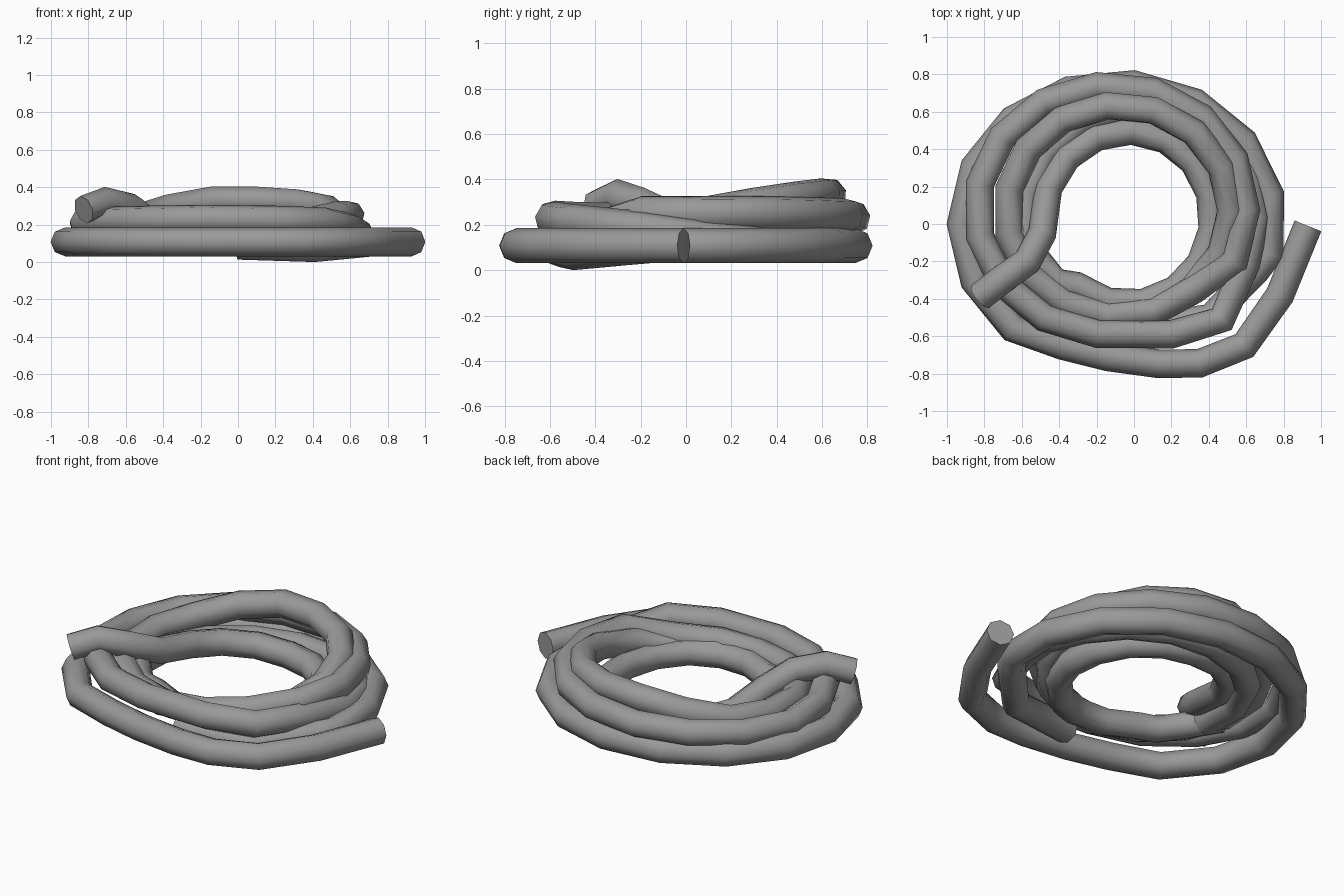
import bpy
from math import cos, sin, radians

TUBE = 0.077

cube = bpy.data.objects.get("Cube")
if cube:
    bpy.data.objects.remove(cube, do_unlink=True)

grey = bpy.data.materials.new("hose grey")
grey.use_nodes = True
shade = (0.32, 0.32, 0.32, 1)
grey.diffuse_color = shade
grey.node_tree.nodes["Principled BSDF"].inputs["Base Color"].default_value = shade


def ring(centre, radii, start, end, heights, step=24):
    """Clockwise elliptical arc; heights are spread evenly along it."""
    count = round((start - end) / step)
    points = []
    for i in range(count + 1):
        t = i / count
        a = radians(start + (end - start) * t)
        pos = t * (len(heights) - 1)
        k = min(int(pos), len(heights) - 2)
        z = heights[k] + (heights[k + 1] - heights[k]) * (pos - k)
        points.append((centre[0] + radii[0] * cos(a),
                       centre[1] + radii[1] * sin(a), z))
    return points


def hose(name, points):
    """Eight-sided capped tube along a path, as a mesh."""
    curve = bpy.data.curves.new(name + "_path", "CURVE")
    curve.dimensions = "3D"
    curve.twist_mode = "MINIMUM"
    curve.bevel_depth = TUBE
    curve.bevel_resolution = 2
    curve.use_fill_caps = True
    spline = curve.splines.new("POLY")
    spline.points.add(len(points) - 1)
    for p, co in zip(spline.points, points):
        p.co = (*co, 1)
    obj = bpy.data.objects.new(name, curve)
    bpy.context.collection.objects.link(obj)
    bpy.ops.object.select_all(action="DESELECT")
    obj.select_set(True)
    bpy.context.view_layer.objects.active = obj
    bpy.ops.object.convert(target="MESH")
    obj = bpy.context.view_layer.objects.active
    obj.data.materials.clear()
    obj.data.materials.append(grey)
    bpy.ops.object.shade_smooth_by_angle(angle=radians(50))
    return obj


# Loose ground end, the wide bottom turn, and its end tucked inside
loose_end = [(0.93, -0.01), (0.78, -0.38), (0.59, -0.65), (0.35, -0.745),
             (0.13, -0.747), (-0.14, -0.71), (-0.38, -0.65)]
bottom_turn = ring((-0.09, 0), (0.835, 0.75), -132, -372, [0.108, 0.108])
tucked_end = [(0.65, -0.25, 0.1), (0.41, -0.5, 0.077), (0, -0.56, 0.09)]
hose("bottom_coil", [(x, y, 0.108) for x, y in loose_end]
     + bottom_turn + tucked_end)

# Hidden turn climbing out at the right to cross the front
under_turn = ring((0.03, 0.03), (0.62, 0.6), 192, -24,
                  [0.15, 0.13, 0.11, 0.11, 0.12, 0.185])
rise = [(0.47, -0.51, 0.215), (0.2, -0.59, 0.225)]

# Middle turn lying on the bottom one
middle_turn = ring((-0.12, 0.075), (0.72, 0.665), -96, -384,
                   [0.23, 0.22, 0.2, 0.22, 0.24, 0.25, 0.25])

# Upper turn: low at the front, lifted at the back, diving at the right
upper_turn = ring((-0.08, 0.07), (0.6, 0.565), -408, -744,
                  [0.2, 0.17, 0.18, 0.2, 0.23, 0.33, 0.33, 0.28, 0.2])
dive = [(0.3, -0.34, 0.15), (0.05, -0.45, 0.14)]
hose("upper_coils", under_turn + rise + middle_turn + upper_turn + dive)

# Raised end crossing the coils, then the low inner turn
raised_end = [(-0.825, -0.39, 0.28), (-0.71, -0.3, 0.325),
              (-0.57, -0.2, 0.29), (-0.49, -0.05, 0.22)]
inner_turn = ring((-0.03, 0.035), (0.455, 0.465), 160, -128,
                  [0.17, 0.11, 0.11, 0.13, 0.13])
inner_tail = [(-0.42, -0.31, 0.14), (-0.53, -0.18, 0.15), (-0.64, -0.03, 0.16)]
hose("inner_coil", raised_end + inner_turn + inner_tail)
